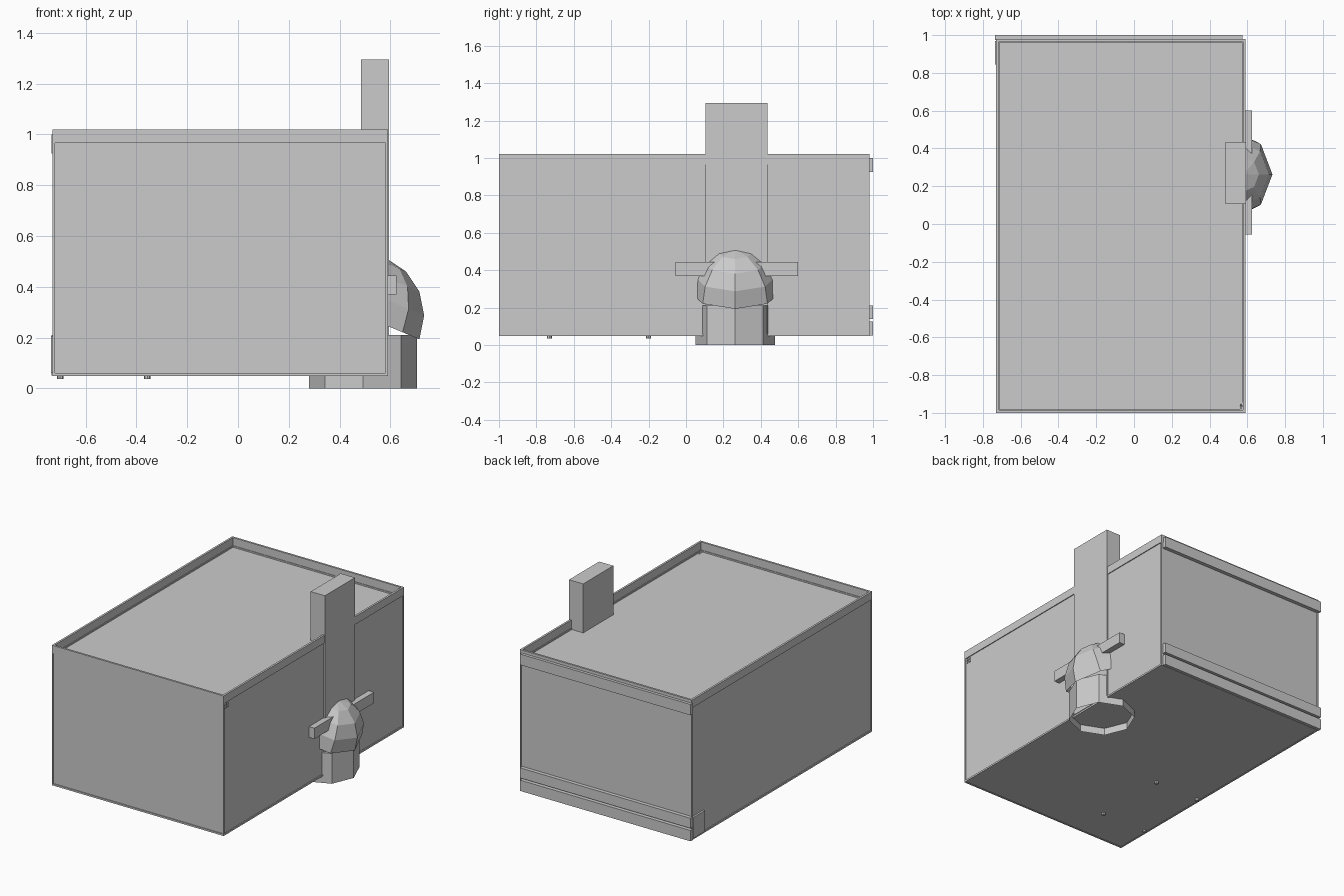
import bpy, bmesh, math
from mathutils import Matrix, Vector

if "Cube" in bpy.data.objects:
    bpy.data.objects.remove(bpy.data.objects["Cube"])


def finish(name, bm):
    bmesh.ops.recalc_face_normals(bm, faces=bm.faces)
    me = bpy.data.meshes.new(name)
    bm.to_mesh(me)
    bm.free()
    ob = bpy.data.objects.new(name, me)
    bpy.context.collection.objects.link(ob)
    return ob


def box(name, x, y, z):
    bm = bmesh.new()
    size = (x[1] - x[0], y[1] - y[0], z[1] - z[0])
    mid = Vector((sum(x) / 2, sum(y) / 2, sum(z) / 2))
    bmesh.ops.create_cube(bm, size=1, matrix=Matrix.Translation(mid) @ Matrix.Diagonal((*size, 1)))
    return finish(name, bm)


def cylinder(name, centre, r, depth, sides=8, rot=None):
    bm = bmesh.new()
    m = Matrix.Translation(centre) @ (rot or Matrix())
    bmesh.ops.create_cone(bm, cap_ends=True, segments=sides, radius1=r, radius2=r, depth=depth, matrix=m)
    return finish(name, bm)


def frame(name, x, y, z, t):
    box(name + "_left", (x[0], x[0] + t), y, z)
    box(name + "_right", (x[1] - t, x[1]), y, z)
    box(name + "_front", (x[0] + t, x[1] - t), (y[0], y[0] + t), z)
    box(name + "_back", (x[0] + t, x[1] - t), (y[1] - t, y[1]), z)


# Room shell: thin walls, floor, sunken roof, rim and edge trims
X, Y = (-0.73, 0.59), (-1.0, 0.98)
IX, IY = (-0.724, 0.584), (-0.994, 0.974)
frame("wall", IX, IY, (0.052, 0.965), 0.012)
frame("roof_rim", X, Y, (0.965, 1.02), 0.014)
frame("floor_trim", X, Y, (0.048, 0.06), 0.012)
box("floor", IX, IY, (0.05, 0.06))
box("roof", IX, IY, (0.94, 0.955))
for i, px in enumerate((X[0], X[1] - 0.01)):
    for j, py in enumerate((Y[0], Y[1] - 0.01)):
        box(f"corner_post_{i}{j}", (px, px + 0.01), (py, py + 0.01), (0.05, 0.97))

# Planks on the back wall, plus the short corner plank
for i, z in enumerate(((0.05, 0.125), (0.14, 0.21), (0.925, 1.0))):
    box(f"back_plank_{i}", (-0.735, 0.575), (0.974, 1.0), z)
box("corner_plank", (-0.737, -0.724), (0.845, 0.97), (0.06, 0.205))

# Chimney flush with the right wall
box("chimney", (0.485, 0.594), (0.105, 0.435), (0.06, 1.295))

# Octagonal oven base, open underneath
base = cylinder("oven_base", (0.4925, 0.2625, 0.105), 0.2125, 0.21,
                rot=None)
bm = bmesh.new()
bm.from_mesh(base.data)
bm.faces.ensure_lookup_table()
low = [f for f in bm.faces if f.calc_center_median().z < 0.01]
bmesh.ops.delete(bm, geom=low, context='FACES_ONLY')
bm.to_mesh(base.data)
bm.free()

# Tilted low-poly half dome over the oven
bm = bmesh.new()
bmesh.ops.create_uvsphere(bm, u_segments=8, v_segments=8, radius=0.245)
bmesh.ops.delete(bm, geom=[v for v in bm.verts if v.co.z < -0.01], context='VERTS')
bm.transform(Matrix.Translation((0.488, 0.2625, 0.287)) @ Matrix.Rotation(math.radians(22.5), 4, 'Y'))
finish("oven_dome", bm)

# Mantel beam
box("mantel_beam", (0.55, 0.625), (-0.055, 0.6), (0.37, 0.445))

# Furniture feet poking through the floor
for i, px in enumerate((-0.70, -0.357)):
    for j, py in enumerate((-0.73, -0.2)):
        cylinder(f"foot_{i}{j}", (px, py, 0.05), 0.013, 0.028)

# Small pegs in the right wall
turn = Matrix.Rotation(math.pi / 2, 4, 'Y')
for i, py in enumerate((-0.975, -0.952)):
    for j, pz in enumerate((0.933, 0.952)):
        cylinder(f"wall_peg_{i}{j}", (0.575, py, pz), 0.009, 0.03, rot=turn)
